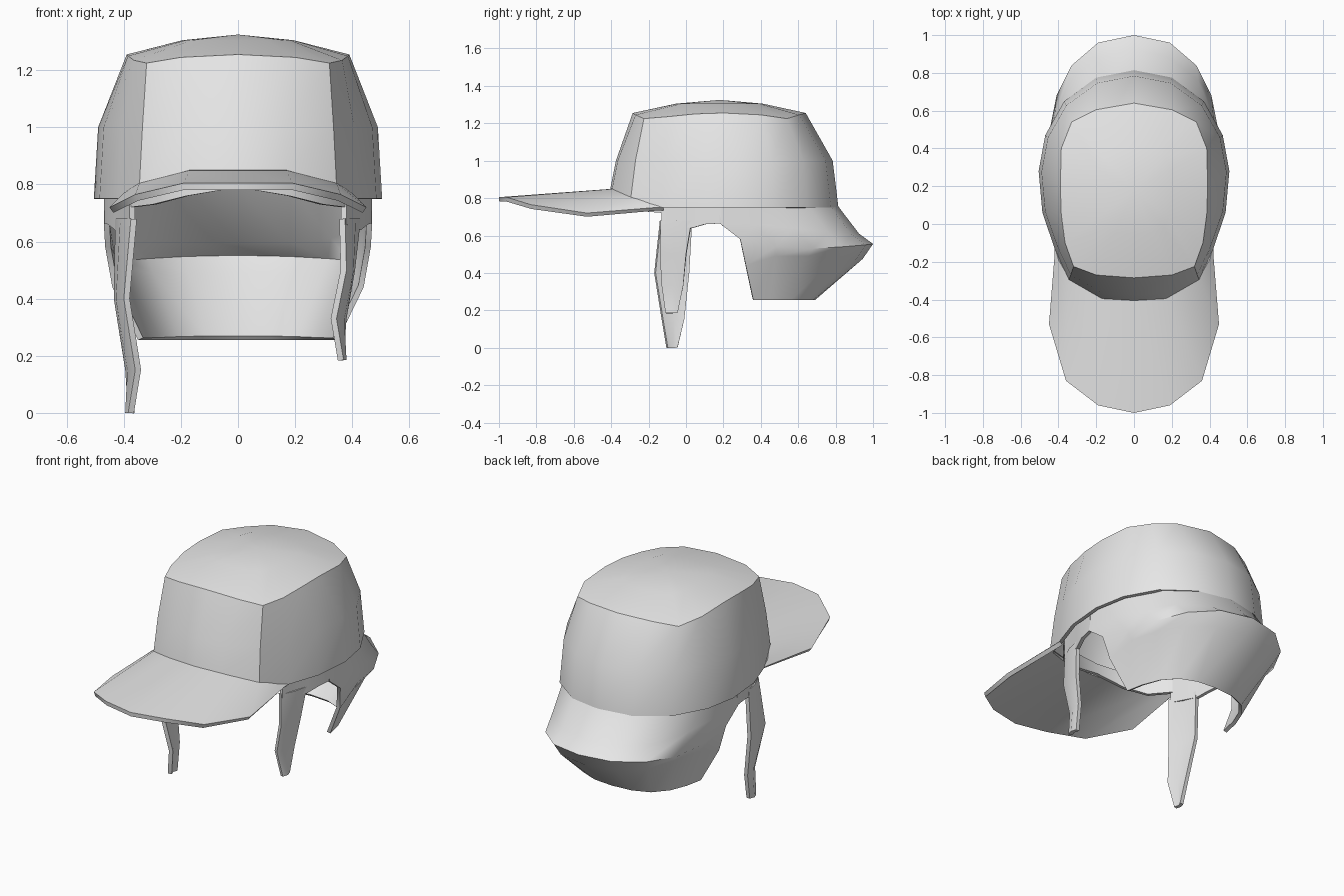
import bpy
import bmesh
import math
from mathutils import Vector

default_cube = bpy.data.objects.get("Cube")
if default_cube:
    bpy.data.objects.remove(default_cube, do_unlink=True)

# One plain grey cloth for the whole cap
cloth = bpy.data.materials.new("grey_cloth")
cloth.use_nodes = True
GREY = (0.8, 0.8, 0.8, 1)
cloth.diffuse_color = GREY
cloth.node_tree.nodes["Principled BSDF"].inputs["Base Color"].default_value = GREY


def mirrored(half, closed=False):
    """Complete a half row that starts on the middle line."""
    inner_end = len(half) - 1 if closed else len(half)
    other = [(-x, y, z) for x, y, z in half[1:inner_end]]
    return list(reversed(other)) + list(half)


def scaled(row, factor_x, factor_y, centre_y, height):
    """Shrink a row towards the cap axis and put it at one height."""
    return [(x * factor_x, centre_y + (y - centre_y) * factor_y, height)
            for x, y, z in row]


def at_height(height, outline):
    return [(x, y, height) for x, y in outline]


def cloth_sheet(name, rows, closed=False, thickness=0.02, offset=-1, angle=40):
    """Loft quads through equally long rows and give the sheet a thickness."""
    bm = bmesh.new()
    grid = [[bm.verts.new(Vector(point)) for point in row] for row in rows]
    columns = len(rows[0])
    for lower, upper in zip(grid, grid[1:]):
        for i in range(columns if closed else columns - 1):
            j = (i + 1) % columns
            bm.faces.new((lower[i], lower[j], upper[j], upper[i]))
    bmesh.ops.remove_doubles(bm, verts=bm.verts, dist=0.0005)
    bmesh.ops.recalc_face_normals(bm, faces=bm.faces)
    # Point open sheets away from the middle of the head
    middle = Vector((0, 0.2, 0.6))
    facing = sum((f.calc_center_median() - middle).dot(f.normal) * f.calc_area()
                 for f in bm.faces)
    if facing < 0:
        bmesh.ops.reverse_faces(bm, faces=bm.faces)
    mesh = bpy.data.meshes.new(name)
    bm.to_mesh(mesh)
    bm.free()
    mesh.materials.append(cloth)
    sheet = bpy.data.objects.new(name, mesh)
    bpy.context.collection.objects.link(sheet)
    solid = sheet.modifiers.new("thickness", "SOLIDIFY")
    solid.thickness = thickness
    solid.offset = offset
    bpy.ops.object.select_all(action="DESELECT")
    sheet.select_set(True)
    bpy.context.view_layer.objects.active = sheet
    bpy.ops.object.modifier_apply(modifier=solid.name)
    bpy.ops.object.shade_smooth_by_angle(angle=math.radians(angle))
    return sheet


# Crown: wall and shallow domed top, front middle to back middle
hem = [(0, -.405, .85), (.17, -.395, .85), (.345, -.295, .8), (.42, -.13, .75),
       (.485, .06, .75), (.505, .28, .75), (.47, .47, .75), (.37, .65, .75),
       (.2, .775, .75), (0, .815, .75)]
top_edge = [(0, -.285, 1.255), (.2, -.27, 1.245), (.32, -.225, 1.225),
            (.365, -.1, 1.235), (.385, .05, 1.25), (.39, .2, 1.255),
            (.385, .4, 1.245), (.33, .54, 1.225), (.2, .605, 1.245),
            (0, .64, 1.255)]
waist = scaled(hem, .97, .95, .2, 1)
dome = scaled(top_edge, .5, .5, .18, 1.305)
peak = scaled(top_edge, 0, 0, .18, 1.325)
crown_rows = [mirrored(row, closed=True)
              for row in (hem, waist, top_edge, dome, peak)]
cloth_sheet("crown", crown_rows, closed=True, angle=30)

# Brim: drooping towards the sides
brim_inner = [(0, -.39, .85), (.17, -.38, .85), (.345, -.285, .805),
              (.4, -.19, .77), (.42, -.12, .75)]
brim_outer = [(0, -1, .805), (.19, -.96, .805), (.36, -.83, .765),
              (.45, -.53, .72), (.42, -.16, .75)]
cloth_sheet("brim", [mirrored(brim_inner), mirrored(brim_outer)], thickness=.024)

# Neck flap: flares out, rolls over and tucks back in
flap_rows = [
    at_height(.8, [(0, .78), (.19, .74), (.35, .62), (.44, .45), (.47, .3), (.465, .18)]),
    [(0, .925, .61), (.19, .88, .61), (.34, .76, .62), (.42, .57, .64),
     (.46, .38, .66), (.47, .18, .665)],
    [(0, 1, .555), (.19, .96, .55), (.33, .84, .54), (.41, .68, .53),
     (.45, .48, .54), (.465, .29, .58)],
    [(0, .945, .475), (.18, .91, .475), (.31, .8, .48), (.38, .65, .49),
     (.42, .48, .49), (.44, .32, .44)],
    at_height(.255, [(0, .69), (.12, .68), (.22, .64), (.29, .56), (.33, .46), (.35, .36)]),
]
cloth_sheet("neck_flap", [mirrored(row) for row in flap_rows], angle=55)

# Sweatband: inside the front of the crown
band = [(0, -.33, .79), (.18, -.31, .76), (.3, -.24, .73), (.38, -.12, .72)]
cloth_sheet("sweatband", [mirrored(band), mirrored(scaled(band, 1, 1, 0, .85))])

# Ear bands: short arch between each strap and the neck flap
for side, label in ((1, "left"), (-1, "right")):
    arch = [(side * x, y, z) for x, y, z in
            ((.38, -.13, .66), (.43, .03, .64), (.455, .1, .66), (.47, .19, .665))]
    cloth_sheet(label + "_ear_band", [arch, scaled(arch, 1, 1, 0, .8)])


# Chin straps: each level is height, front x and y, back x and y
def chin_strap(name, side, levels):
    rows = []
    for height, front_x, front_y, back_x, back_y in levels:
        rows.append([(side * front_x, front_y, height),
                     (side * (front_x + back_x + .02) / 2, (front_y + back_y) / 2, height),
                     (side * back_x, back_y, height)])
    cloth_sheet(name, rows, thickness=.022)


chin_strap("left_chin_strap", 1, [
    (.68, .375, -.135, .43, .03), (.5, .38, -.14, .41, 0),
    (.33, .345, -.13, .38, -.015), (.185, .37, -.11, .37, -.045)])
chin_strap("right_chin_strap", -1, [
    (.68, .375, -.14, .43, .03), (.4, .4, -.17, .435, .015),
    (.15, .36, -.13, .395, -.01), (0, .385, -.105, .385, -.045)])
